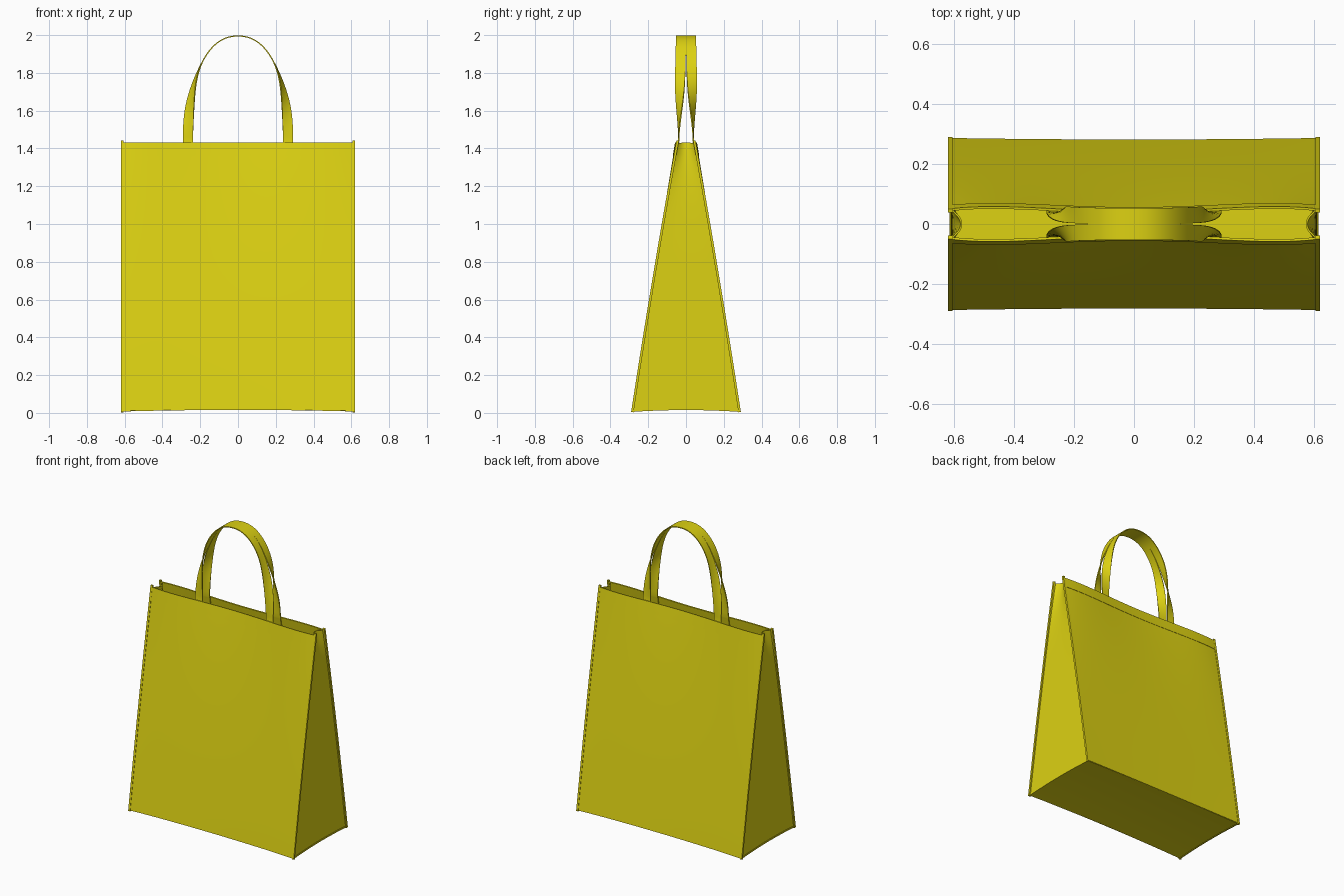
import bpy, bmesh, math
from mathutils import Vector

if "Cube" in bpy.data.objects:
    bpy.data.objects.remove(bpy.data.objects["Cube"])

yellow = bpy.data.materials.new("yellow_fabric")
yellow.diffuse_color = (0.72, 0.64, 0.006, 1)
yellow.use_nodes = True
yellow.node_tree.nodes["Principled BSDF"].inputs["Base Color"].default_value = yellow.diffuse_color

H = 1.43   # height of the bag opening


def sheet(name, fn, nu, nv, thick):
    """Grid surface fn(u, v), u and v in 0..1, thickened like cloth."""
    bm = bmesh.new()
    g = [[bm.verts.new(fn(i / nu, j / nv)) for j in range(nv + 1)]
         for i in range(nu + 1)]
    for i in range(nu):
        for j in range(nv):
            bm.faces.new((g[i][j], g[i + 1][j], g[i + 1][j + 1], g[i][j + 1]))
    me = bpy.data.meshes.new(name)
    bm.to_mesh(me)
    bm.free()
    ob = bpy.data.objects.new(name, me)
    bpy.context.collection.objects.link(ob)
    me.materials.append(yellow)
    mod = ob.modifiers.new("cloth", 'SOLIDIFY')
    mod.thickness = thick
    mod.offset = 0
    bpy.ops.object.select_all(action='DESELECT')
    ob.select_set(True)
    bpy.context.view_layer.objects.active = ob
    bpy.ops.object.modifier_apply(modifier="cloth")
    bpy.ops.object.shade_smooth_by_angle(angle=math.radians(35))
    return ob


def edge_y(t):
    """Half depth of the bag at relative height t."""
    return 0.284 + (0.046 - 0.284) * t + 0.02 * t * (1 - t)


def wall_y(x, t):
    """Half depth of a big panel: wavy near the opening, hollow at the base."""
    s = x / 0.615
    wave = 0.045 * s * s * (1 - s * s) - 0.008 * (1 - s * s)
    return edge_y(t) + wave * t ** 3 - 0.005 * (1 - s * s) * (1 - t)


def floor_z(x, y):
    return 0.010 + 0.008 * (1 - (x / 0.615) ** 2) + 0.010 * (1 - (y / 0.29) ** 2)


def gusset_x(t, v):
    return 0.609 - 0.033 * t ** 8 * (1 - v * v)


for side, tag in ((-1, "front"), (1, "back")):
    # large panel
    def panel(u, v):
        x = (2 * u - 1) * 0.615
        z0 = 0.010 + 0.006 * (1 - (x / 0.615) ** 2)
        return (x, side * wall_y(x, v), z0 + (H - z0) * v)
    sheet(tag + "_panel", panel, 32, 20, 0.006)

    # folded hem around the opening
    def hem(u, v):
        x = (2 * u - 1) * 0.612
        t = (1.36 + (H + 0.001 - 1.36) * v) / H
        return (x, side * (wall_y(x, t) + 0.001), t * H)
    sheet(tag + "_hem", hem, 32, 3, 0.008)

    # handle: strap that twists from flat legs to a flat top
    def handle(u, v):
        w = (v - 0.5) * 0.054
        leg = 0.08
        if u < leg or u > 1 - leg:                 # sewn legs inside the bag
            sx = -1 if u < leg else 1
            k = min(u, 1 - u) / leg
            z = 1.36 + (H - 1.36) * k
            return (sx * (0.265 + w), side * (wall_y(0.265, z / H) - 0.007), z)
        a = math.pi * (1 - (u - leg) / (1 - 2 * leg))
        c, s, e = math.cos(a), max(0, math.sin(a)), 2 / 2.25
        x = 0.265 * math.copysign(abs(c) ** e, c)
        z = H + 0.565 * s ** e
        k = (z - H) / 0.565
        out = Vector((c / 0.265, 0, s / 0.565)).normalized()
        f = min(1, k / 0.8)
        tw = (f * f * (3 - 2 * f)) * math.pi / 2
        wd = out * math.cos(tw) + Vector((0, -side * math.sin(tw), 0))
        y = side * (0.039 - 0.013 * k)
        return Vector((x, y, z)) + wd * w
    sheet(tag + "_handle", handle, 100, 4, 0.006)

for side, tag in ((-1, "left"), (1, "right")):
    # tapered side gusset, folding inward near the opening
    def gusset(u, v):
        s = 2 * u - 1
        y = s * edge_y(v)
        z0 = floor_z(0.615, y)
        return (side * gusset_x(v, s), y, z0 + (H - z0) * v)
    sheet(tag + "_gusset", gusset, 12, 24, 0.006)

    # raised binding along each upright corner
    for dep, dtag in ((-1, "front"), (1, "back")):
        def binding(u, v):
            t = u * 1.008
            return (side * (0.606 + 0.014 * v), dep * edge_y(t),
                    0.004 + (1.442 - 0.004) * u)
        sheet(f"{tag}_{dtag}_binding", binding, 20, 1, 0.013)

    # binding along the bottom side edge
    def base_binding(u, v):
        y = (2 * u - 1) * 0.284
        return (side * (0.606 + 0.009 * v), y, floor_z(0.615, y))
    sheet(tag + "_base_binding", base_binding, 12, 1, 0.010)


# slightly arched floor
def base(u, v):
    x = (2 * u - 1) * 0.612
    s = 2 * v - 1
    y = s * wall_y(x, 0)
    return (x, y, floor_z(x, y))
sheet("bag_floor", base, 24, 12, 0.006)
